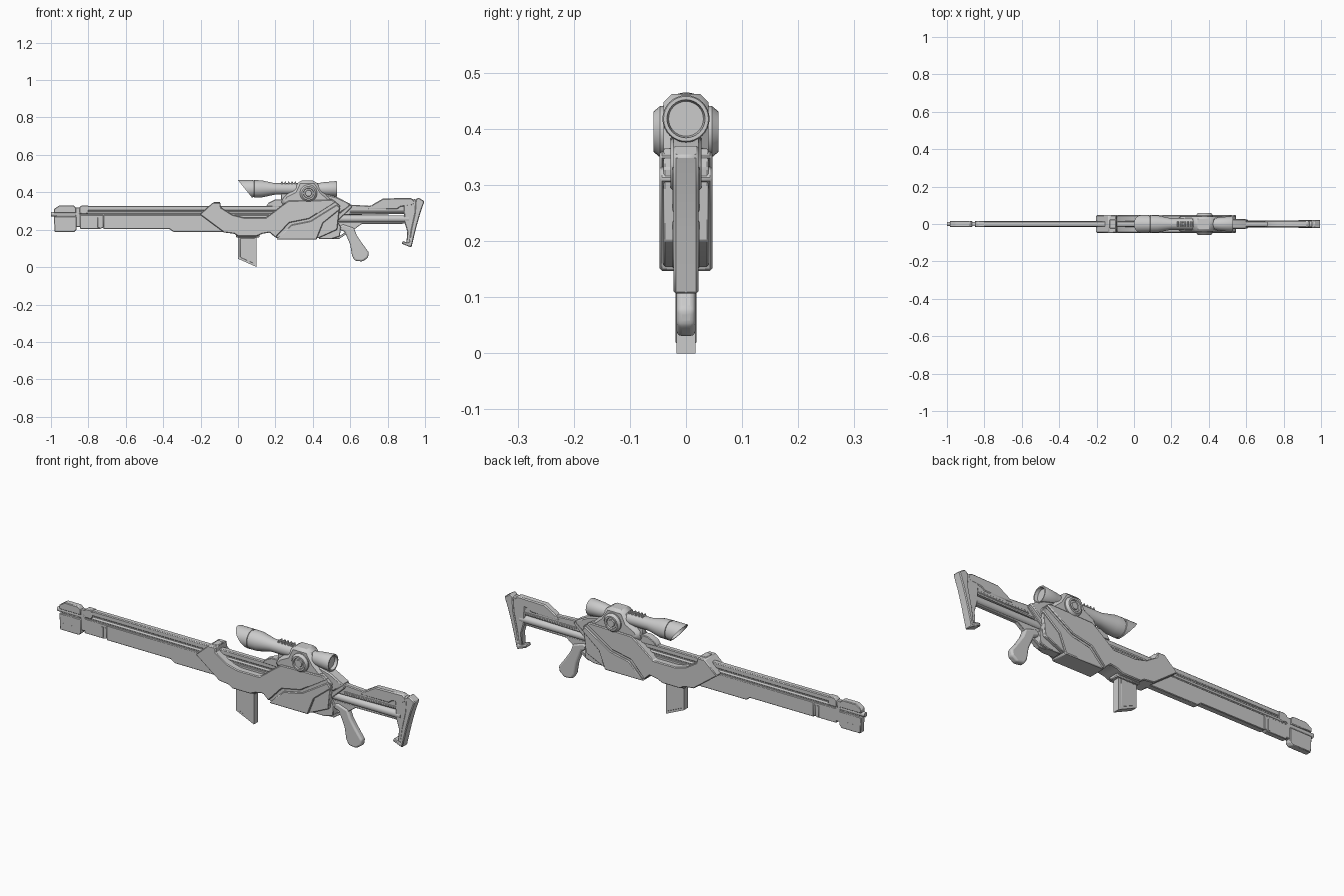
import bpy, bmesh, math
from mathutils import Vector


def finish(name, bm, bevel=0.0, segs=1):
    bmesh.ops.recalc_face_normals(bm, faces=bm.faces[:])
    me = bpy.data.meshes.new(name)
    bm.to_mesh(me)
    bm.free()
    ob = bpy.data.objects.new(name, me)
    bpy.context.collection.objects.link(ob)
    if bevel:
        m = ob.modifiers.new("edge", 'BEVEL')
        m.width, m.segments = bevel, segs
        m.limit_method, m.angle_limit = 'ANGLE', math.radians(35)
    bpy.ops.object.select_all(action='DESELECT')
    bpy.context.view_layer.objects.active = ob
    ob.select_set(True)
    bpy.ops.object.shade_smooth_by_angle(angle=math.radians(32))
    return ob


def prism(name, pts, half, bevel=0.0, segs=1, y=0.0):
    """Side profile (x, z) extruded to y +- half."""
    bm = bmesh.new()
    f = bm.faces.new([bm.verts.new((px, y - half, pz)) for px, pz in pts])
    r = bmesh.ops.extrude_face_region(bm, geom=[f])
    bmesh.ops.translate(bm, vec=(0, 2 * half, 0),
                        verts=[v for v in r['geom'] if isinstance(v, bmesh.types.BMVert)])
    return finish(name, bm, bevel, segs)


def box(name, x0, x1, z0, z1, half, bevel=0.0, y=0.0):
    return prism(name, [(x0, z0), (x1, z0), (x1, z1), (x0, z1)], half, bevel, y=y)


def lathe(name, rings, centre, axis='X', n=32):
    """Rings of (distance, radius, shear) turned round an axis; ends are capped."""
    bm = bmesh.new()
    loops = []
    for d, r, s in rings:
        loop = []
        for i in range(n):
            a = 2 * math.pi * i / n
            u, w = r * math.cos(a), r * math.sin(a)
            p = Vector((d + s * w, u, w)) if axis == 'X' else Vector((u, d, w))
            loop.append(bm.verts.new(p + Vector(centre)))
        loops.append(loop)
    for a, b in zip(loops, loops[1:]):
        for i in range(n):
            bm.faces.new((a[i], a[(i + 1) % n], b[(i + 1) % n], b[i]))
    bm.faces.new(loops[0])
    bm.faces.new(loops[-1])
    return finish(name, bm)


# Barrel: lower body, recessed core, top rail and side rods
prism("barrel_body", [(-.72, .203), (-.365, .203), (-.345, .188), (-.06, .188), (.2, .2),
                      (.2, .278), (-.72, .278)], .015, .003)
prism("barrel_front_body", [(-.845, .205), (-.735, .205), (-.72, .215), (-.72, .278),
                            (-.845, .278)], .013, .002)
box("barrel_core", -.97, .22, .26, .315, .009)
box("barrel_rail", -.84, .25, .302, .328, .014, .004)
for s in (-1, 1):
    lathe("barrel_rod", [(-.85, .006, 0), (.2, .006, 0)], (0, s * .009, .29), n=12)
lathe("bore_tube", [(-.985, .007, 0), (-1, .012, 0), (-.97, .012, 0), (-.86, .012, 0)][1:],
      (0, 0, .283), n=16)
for x in (-.75, -.73):
    box("barrel_rib", x, x + .01, .21, .265, .0155, .001)

# Muzzle block, split by a groove and a collar
prism("muzzle_lower", [(-.98, .188), (-.875, .188), (-.863, .2), (-.863, .27), (-.985, .27)],
      .0155, .003)
prism("muzzle_upper", [(-.985, .29), (-.985, .31), (-.955, .33), (-.88, .33), (-.866, .318),
                       (-.866, .29)], .0155, .003)
box("muzzle_collar", -.868, -.842, .215, .318, .012, .002)
prism("muzzle_rear_block", [(-.848, .285), (-.848, .32), (-.835, .33), (-.8, .33), (-.8, .285)],
      .0155, .003)
for x in (-.965, -.94, -.915):
    box("muzzle_rib", x, x + .006, .19, .225, .0168)

# Receiver: inner frame, front armour with raised hump, rear armour
prism("receiver_frame", [(-.17, .27), (-.07, .195), (.17, .19), (.205, .155), (.43, .155),
                         (.53, .2), (.545, .33), (.5, .365), (.28, .37), (.24, .33),
                         (.17, .26), (-.05, .26)], .04, .003)
prism("front_armour", [(-.205, .282), (-.135, .345), (-.095, .345), (-.09, .318), (-.03, .28),
                       (.03, .265), (.15, .265), (.19, .295), (.235, .33), (.27, .355),
                       (.5, .36), (.525, .35), (.38, .258), (.275, .237), (.2, .157),
                       (.17, .185), (.13, .178), (.1, .165), (.0, .165), (-.02, .178),
                       (-.075, .185)], .047, .004)
prism("rear_armour", [(.205, .147), (.285, .226), (.388, .247), (.53, .335), (.548, .31),
                      (.455, .235), (.42, .147)], .047, .004)
prism("rear_strip", [(.43, .15), (.468, .228), (.6, .335), (.61, .32), (.53, .245), (.55, .215),
                     (.545, .165), (.5, .15)], .024, .003)
prism("rear_shoulder", [(.44, .36), (.45, .395), (.53, .375), (.605, .335), (.55, .29),
                        (.44, .28)], .028, .006)
prism("rail_bump", [(.15, .325), (.165, .345), (.2, .362), (.26, .362), (.3, .32)], .02, .003)
box("clamp_cap", -.13, -.095, .32, .348, .025, .003)

# Scope mount hump with round side knobs
prism("scope_mount", [(.225, .335), (.25, .385), (.3, .41), (.325, .462), (.415, .462),
                      (.45, .405), (.49, .37), (.5, .345)], .04, .014)
for s in (-1, 1):
    lathe("mount_knob", [(s * .03, .046, 0), (s * .046, .046, 0), (s * .058, .036, 0),
                         (s * .058, .028, 0), (s * .051, .026, 0), (s * .051, .018, 0),
                         (s * .056, .016, 0)], (.377, 0, .395), 'Y', 24)

# Scope tube with a slanted hood, and ridges on top
sl = -.8
lathe("scope", [(.065, .038, sl), (.0385, .041, sl), (.0375, .047, sl), (.079, .047, 0),
                (.08, .044, 0), (.086, .044, 0), (.087, .047, 0), (.125, .046, 0),
                (.195, .031, 0), (.43, .031, 0), (.46, .036, 0), (.526, .042, 0),
                (.53, .04, 0), (.53, .034, 0), (.515, .031, 0)], (0, 0, .418))
for i in range(5):
    x = .228 + i * .018
    prism("scope_ridge", [(x, .44), (x + .004, .457), (x + .01, .457), (x + .014, .44)],
          .014, .001)
box("scope_foot", .23, .32, .355, .4, .014, .003)

# Magazine with raised border plates
prism("magazine", [(.0, .2), (.0, .045), (.1, .0), (.1, .2)], .017)
prism("magazine_panel", [(.012, .155), (.012, .052), (.088, .018), (.088, .155)], .0185, .001)
box("magazine_well", -.01, .115, .158, .2, .028, .004)

# Trigger guard and trigger
prism("trigger_guard", [(.42, .165), (.44, .15), (.54, .15), (.6, .19), (.595, .2),
                        (.535, .162), (.44, .162)], .012, .002)
prism("trigger", [(.5, .21), (.495, .175), (.505, .165), (.52, .21)], .005, .001)

# Pistol grip
prism("grip", [(.53, .205), (.57, .19), (.6, .12), (.61, .06), (.625, .034), (.665, .03),
               (.695, .05), (.7, .078), (.665, .125), (.635, .17), (.62, .21), (.56, .23)],
      .0165, .009, 3)

# Stock: spine, tube, lower brace and cheek pad
prism("stock_spine", [(.5, .325), (.58, .335), (.7, .328), (.93, .335), (.93, .285),
                      (.56, .278), (.5, .26)], .014, .004)
lathe("stock_tube", [(.5, .019, 0), (.915, .019, 0)], (0, 0, .258), n=20)
prism("stock_brace", [(.52, .24), (.9, .24), (.9, .232), (.66, .23), (.62, .2), (.54, .2)],
      .01, .002)
prism("cheek_pad", [(.69, .308), (.72, .335), (.775, .367), (.925, .37), (.945, .355),
                    (.94, .33), (.87, .322), (.85, .308)], .0175, .005)
box("stock_side_strip", .6, .9, .29, .3, .0165, .002)

# Butt: inner bracket and curved pad
prism("butt_bracket", [(.885, .335), (.945, .365), (.965, .35), (.94, .23), (.92, .13),
                       (.9, .125), (.905, .19), (.89, .24)], .017, .004)
prism("butt_pad", [(.95, .362), (.965, .372), (.997, .352), (.975, .29), (.955, .22),
                   (.938, .15), (.927, .105), (.875, .125), (.88, .14), (.915, .128),
                   (.925, .2), (.945, .29)], .022, .004)
